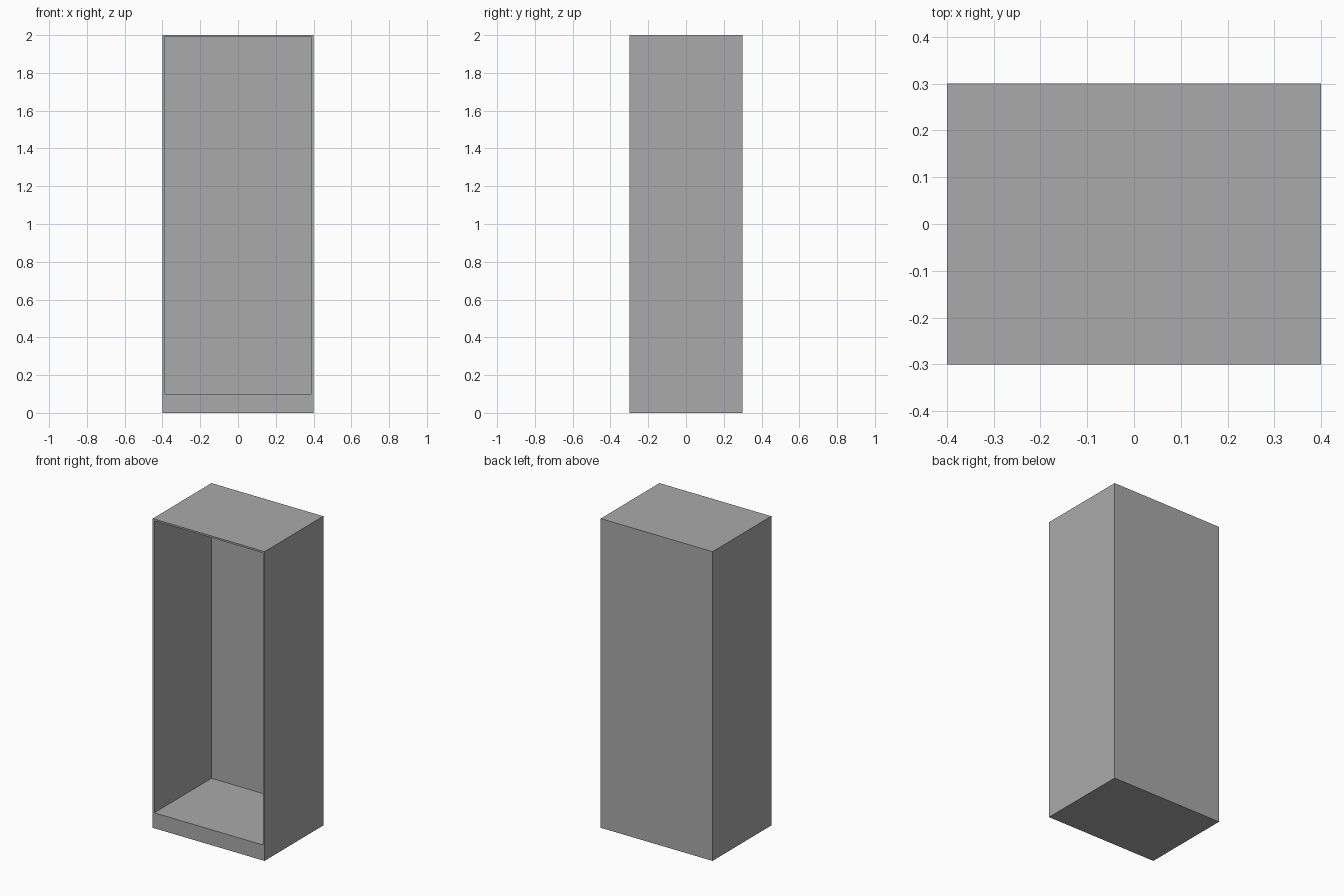
import bpy
import bmesh

cube = bpy.data.objects.get("Cube")
if cube:
    bpy.data.objects.remove(cube, do_unlink=True)

WIDTH, DEPTH, HEIGHT = 0.8, 0.6, 2.0
BOARD = 0.016   # side, top and back panel thickness
PLINTH = 0.1    # height of the inside floor

grey = bpy.data.materials.new("light grey")
grey.use_nodes = True
colour = (0.4, 0.4, 0.4, 1)
grey.diffuse_color = colour
grey.node_tree.nodes["Principled BSDF"].inputs["Base Color"].default_value = colour

# Outer carcass block
bm = bmesh.new()
bmesh.ops.create_cube(bm, size=1)
for v in bm.verts:
    v.co.x *= WIDTH
    v.co.y *= DEPTH
    v.co.z = (v.co.z + 0.5) * HEIGHT

# Front opening, with a taller rail at the bottom
front = min(bm.faces, key=lambda f: f.calc_center_median().y)
bmesh.ops.inset_individual(bm, faces=[front], thickness=BOARD)
for v in front.verts:
    if v.co.z < HEIGHT / 2:
        v.co.z = PLINTH

# Hollow interior pushed back to the rear panel
pocket = bmesh.ops.extrude_discrete_faces(bm, faces=[front])["faces"][0]
for v in pocket.verts:
    v.co.y = DEPTH / 2 - BOARD
bmesh.ops.recalc_face_normals(bm, faces=bm.faces)

mesh = bpy.data.meshes.new("cabinet_carcass")
bm.to_mesh(mesh)
bm.free()
mesh.materials.append(grey)
carcass = bpy.data.objects.new("cabinet_carcass", mesh)
bpy.context.collection.objects.link(carcass)
